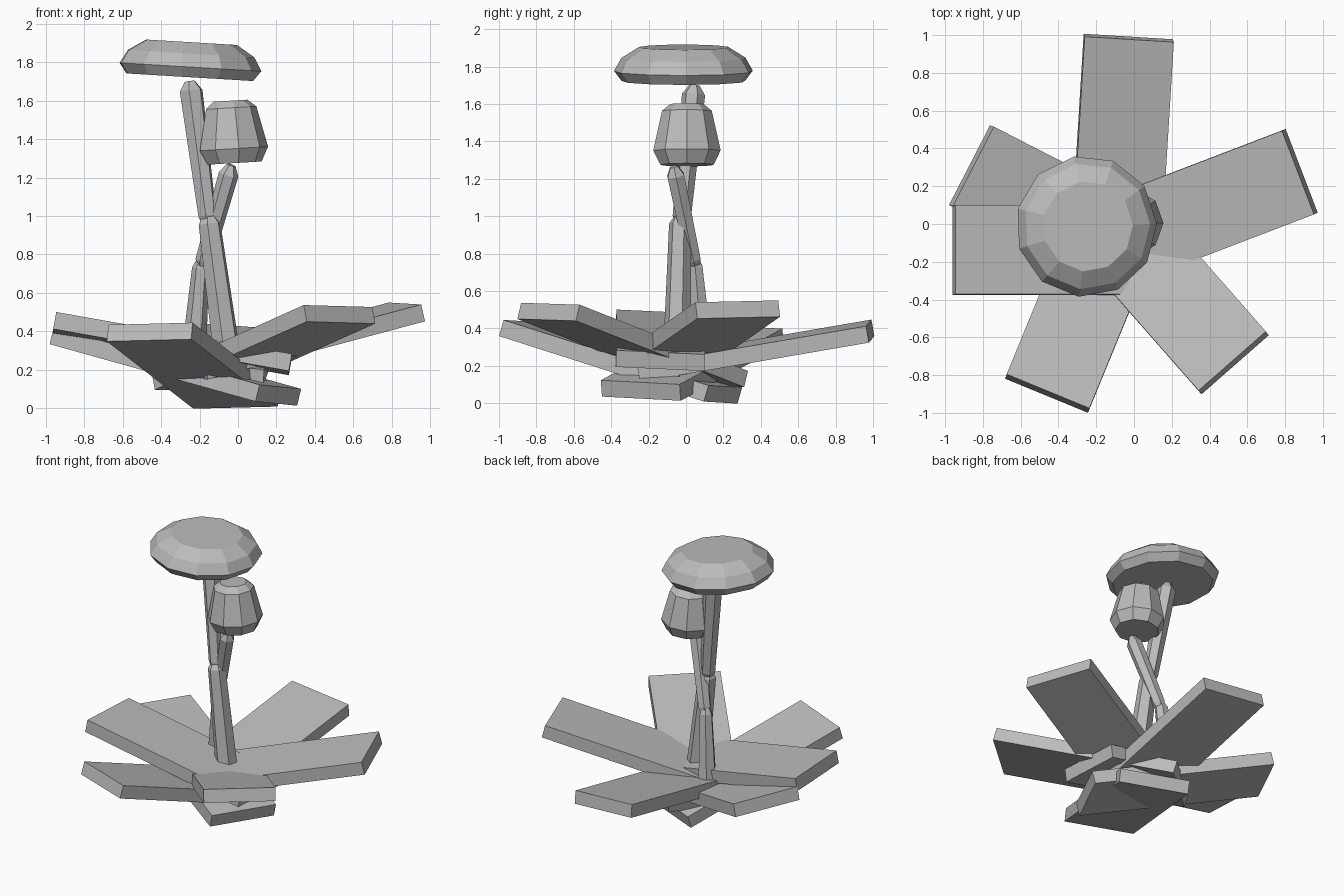
import bpy, bmesh, math
from mathutils import Vector

old = bpy.data.objects.get("Cube")
if old:
    bpy.data.objects.remove(old, do_unlink=True)

# One plain colour
grey = bpy.data.materials.new("plain_grey")
grey.use_nodes = True
colour = (0.5, 0.5, 0.5, 1)
grey.diffuse_color = colour
grey.node_tree.nodes["Principled BSDF"].inputs["Base Color"].default_value = colour


def finish(name, bm):
    bmesh.ops.recalc_face_normals(bm, faces=bm.faces)
    mesh = bpy.data.meshes.new(name)
    bm.to_mesh(mesh)
    bm.free()
    mesh.materials.append(grey)
    obj = bpy.data.objects.new(name, mesh)
    bpy.context.collection.objects.link(obj)
    return obj


def slab(name, outer, inner, roll, width=0.474, thick=0.09):
    """Flat board between the middles of its two top end edges."""
    outer, inner = Vector(outer), Vector(inner)
    along = (outer - inner).normalized()
    side = along.cross(Vector((0, 0, 1))).normalized()
    side = (side + Vector((0, 0, roll / width))).normalized()
    normal = side.cross(along).normalized()
    bm = bmesh.new()
    bmesh.ops.create_cube(bm, size=1)
    middle = (outer + inner) / 2 - normal * thick / 2
    length = (outer - inner).length
    for v in bm.verts:
        x, y, z = v.co
        v.co = middle + along * x * length + side * y * width + normal * z * thick
    return finish(name, bm)


def lathe(name, base, axis, profile, sides, turn=0):
    """Faceted solid from (radius, height) rings along an axis."""
    base, axis = Vector(base), Vector(axis).normalized()
    u = (Vector((1, 0, 0)) - axis * axis.x).normalized()
    w = axis.cross(u)
    bm = bmesh.new()
    rings = []
    for r, h in profile:
        ring = []
        for i in range(sides):
            a = math.radians(turn) + math.tau * i / sides
            ring.append(bm.verts.new(base + axis * h + (u * math.cos(a) + w * math.sin(a)) * r))
        rings.append(ring)
    for low, high in zip(rings, rings[1:]):
        for i in range(sides):
            j = (i + 1) % sides
            bm.faces.new((low[i], low[j], high[j], high[i]))
    bm.faces.new(rings[0])
    bm.faces.new(rings[-1])
    return finish(name, bm)


def stick(name, start, end, r0, r1, turn=0):
    """Tapered stalk with chamfered ends."""
    axis = Vector(end) - Vector(start)
    n = axis.length
    rings = [(r0 * 0.75, 0), (r0, 0.03), (r1, n - 0.05), (r1 * 0.45, n)]
    return lathe(name, start, axis, rings, 6, turn)


# Leaves: overlapping boards rising outwards
slab("back_leaf", (-0.025, 0.977, 0.43), (-0.1, -0.247, 0.22), -0.035)
slab("right_leaf", (-0.945, -0.135, 0.49), (0.28, -0.135, 0.272), -0.022)
slab("front_right_leaf", (-0.455, -0.885, 0.44), (-0.005, 0.21, 0.09), -0.011)
slab("back_right_leaf", (-0.85, 0.305, 0.41), (0.22, -0.245, 0.112), -0.022)
slab("left_leaf", (0.868, 0.272, 0.545), (-0.26, -0.16, 0.243), -0.01)
slab("front_left_leaf", (0.52, -0.725, 0.532), (-0.27, 0.175, 0.178), 0.01)

# Tall stalk in two pieces, with a disc above
stick("tall_stalk_lower", (-0.05, -0.05, 0.22), (-0.155, -0.03, 1.01), 0.075, 0.06, 20)
stick("tall_stalk_upper", (-0.155, -0.025, 0.97), (-0.25, 0.045, 1.7), 0.05, 0.063, 20)
lathe("disc_cap", (-0.256, -0.012, 1.722), (0.06, 0, 1),
      [(0.335, 0), (0.375, 0.053), (0.335, 0.123), (0.24, 0.182)], 11, 2)

# Short stalk in two pieces, with a cup-shaped bud above
stick("short_stalk_lower", (-0.235, 0.09, 0.22), (-0.19, 0.045, 0.78), 0.065, 0.045)
stick("short_stalk_upper", (-0.185, 0.045, 0.74), (-0.035, -0.065, 1.265), 0.045, 0.052)
lathe("bud", (-0.022, 0.005, 1.275), (-0.06, 0, 1),
      [(0.145, 0), (0.183, 0.075), (0.135, 0.288), (0.09, 0.325)], 9, 0)
